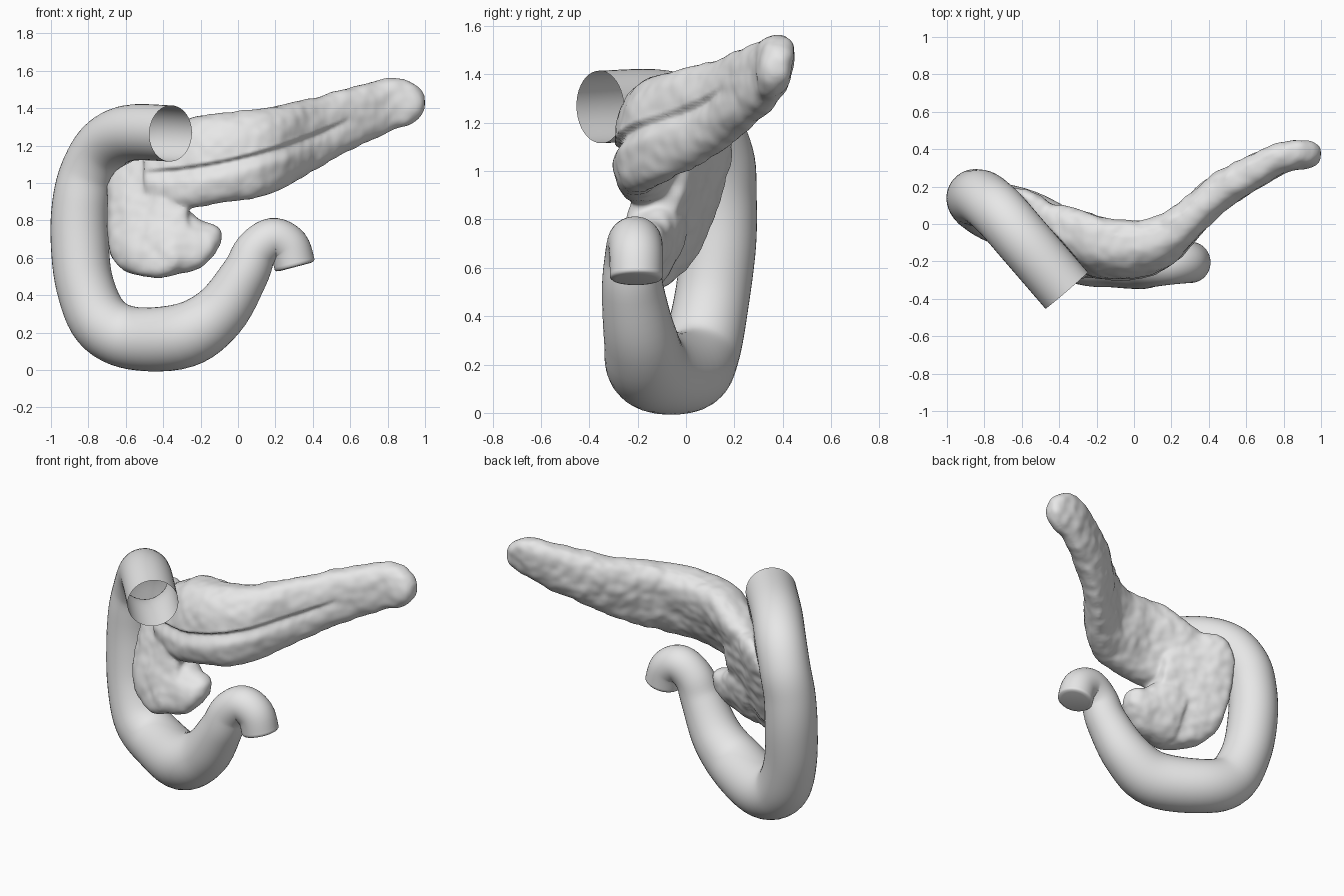
import bpy, bmesh, math
from mathutils import Vector, noise

if "Cube" in bpy.data.objects:
    bpy.data.objects.remove(bpy.data.objects["Cube"])

mat = bpy.data.materials.new("pale grey")
mat.diffuse_color = (0.8, 0.8, 0.8, 1)
mat.use_nodes = True
mat.node_tree.nodes["Principled BSDF"].inputs["Base Color"].default_value = mat.diffuse_color


def spline(rows, steps):
    """Catmull-Rom interpolation through rows of any length."""
    out = []
    n = len(rows)
    for i in range(n - 1):
        a, b, c, d = rows[max(i - 1, 0)], rows[i], rows[i + 1], rows[min(i + 2, n - 1)]
        for s in range(steps):
            t = s / steps
            out.append([0.5 * (2 * q + (r - p) * t + (2 * p - 5 * q + 4 * r - w) * t * t
                               + (3 * q - p - 3 * r + w) * t ** 3)
                        for p, q, r, w in zip(a, b, c, d)])
    out.append(list(rows[-1]))
    return out


def skin(bm, rings, cap_start, cap_end):
    """Bridge rings of points into a tube, optionally capped."""
    vs = [[bm.verts.new(p) for p in ring] for ring in rings]
    n = len(vs[0])
    for a, b in zip(vs, vs[1:]):
        for i in range(n):
            j = (i + 1) % n
            bm.faces.new((a[i], a[j], b[j], b[i]))
    if cap_start:
        bm.faces.new(vs[0][::-1])
    if cap_end:
        bm.faces.new(vs[-1])


def finish(bm, name):
    bmesh.ops.recalc_face_normals(bm, faces=bm.faces)
    me = bpy.data.meshes.new(name)
    bm.to_mesh(me)
    bm.free()
    me.materials.append(mat)
    ob = bpy.data.objects.new(name, me)
    bpy.context.collection.objects.link(ob)
    bpy.ops.object.select_all(action='DESELECT')
    ob.select_set(True)
    bpy.context.view_layer.objects.active = ob
    return ob


# Duodenum: C-shaped tube, open at the top end (x, y, z, radius)
path = spline([
    (-0.36, -0.355, 1.265, .15), (-0.58, -0.10, 1.268, .15), (-0.715, 0.055, 1.20, .15),
    (-0.80, 0.13, 1.06, .15), (-0.84, 0.14, 0.90, .152), (-0.847, 0.135, 0.70, .155),
    (-0.82, 0.105, 0.46, .155), (-0.73, 0.06, 0.255, .163), (-0.56, 0.005, 0.17, .168),
    (-0.29, -0.145, 0.185, .173), (-0.10, -0.188, 0.308, .152), (0.035, -0.22, 0.51, .128),
    (0.095, -0.22, 0.635, .117), (0.185, -0.212, 0.70, .113), (0.27, -0.206, 0.66, .111),
    (0.303, -0.205, 0.562, .11)], 6)
pts = [Vector(p[:3]) for p in path]
rings = []
tangent = (pts[1] - pts[0]).normalized()
side = tangent.cross(Vector((0, 0, 1))).normalized()


def ring(center, radius):
    up = tangent.cross(side)
    return [center + radius * (side * math.cos(a) + up * math.sin(a))
            for a in [k * math.tau / 40 for k in range(40)]]


for i, p in enumerate(pts):
    new = (pts[min(i + 1, len(pts) - 1)] - pts[max(i - 1, 0)]).normalized()
    side = tangent.rotation_difference(new) @ side
    tangent = new
    rings.append(ring(p, path[i][3]))
# softly rounded closed end
rings.append(ring(pts[-1] + tangent * .008, .102))
rings.append(ring(pts[-1] + tangent * .011, .085))
bm = bmesh.new()
skin(bm, rings, False, True)
finish(bm, "duodenum")
bpy.ops.object.shade_smooth_by_angle(angle=math.radians(60))


def lobe(bm, rows, power=2.5, shift=0, front=1):
    """Loft of rounded sections: x, z low, z high, y front, y back, lean.
    front scales the lean of the front side."""
    rings = []
    for x, z0, z1, y0, y1, lean in spline(rows, 6):
        sec = []
        for k in range(32):
            c, s = math.cos(k * math.tau / 32), math.sin(k * math.tau / 32)
            u = math.copysign(abs(c) ** (2 / power), c)
            dz = math.copysign(abs(s) ** (2 / power), s) * (z1 - z0) / 2
            tilt = lean * (front + (1 - front) * (1 + u) / 2)
            sec.append((x, (y0 + y1) / 2 + shift + u * (y1 - y0) / 2 + tilt * dz, (z0 + z1) / 2 + dz))
        rings.append(sec)
    skin(bm, rings, True, True)


# Pancreas: body with tail, head and hooked process
bm = bmesh.new()
lobe(bm, [(-.50, .90, 1.20, -.15, .09, .4), (-.38, .88, 1.27, -.21, .065, .42),
          (-.25, .87, 1.345, -.265, .02, .42), (-.10, .895, 1.372, -.292, -.015, .36),
          (.10, .925, 1.392, -.268, .005, .30), (.25, .98, 1.415, -.17, .10, .26),
          (.40, 1.07, 1.45, -.005, .235, .2), (.55, 1.155, 1.495, .12, .325, .2),
          (.70, 1.225, 1.53, .215, .395, .2), (.82, 1.285, 1.56, .28, .432, .2),
          (.91, 1.31, 1.545, .30, .44, .15), (.97, 1.35, 1.505, .315, .425, .1),
          (.995, 1.41, 1.46, .35, .40, 0)], front=.35)
lobe(bm, [(-.70, .74, .98, .04, .13, .36), (-.67, .60, 1.08, -.03, .16, .36),
          (-.60, .53, 1.17, -.09, .15, .36), (-.48, .50, 1.20, -.15, .095, .36),
          (-.36, .51, 1.15, -.20, .03, .36), (-.27, .58, 1.05, -.20, -.02, .36)], 3, -.035)
lobe(bm, [(-.42, .50, .90, -.20, .04, .3), (-.30, .515, .87, -.23, 0, .3), (-.20, .555, .80, -.23, -.03, .3),
          (-.13, .62, .775, -.21, -.06, .3), (-.095, .68, .745, -.16, -.10, .3)], 2.2, -.045)
pancreas = finish(bm, "pancreas")
m = pancreas.modifiers.new("fuse", 'REMESH')
m.mode = 'VOXEL'
m.voxel_size = 0.0115
bpy.ops.object.modifier_apply(modifier="fuse")
m = pancreas.modifiers.new("soften", 'SMOOTH')
m.iterations = 16
bpy.ops.object.modifier_apply(modifier="soften")

# Lumpy surface, the long front groove, and a dent where it meets the duodenum
me = pancreas.data
moved = []
for v in me.vertices:
    p, n = v.co.copy(), v.normal
    lump = noise.noise(p * 8) * 0.010 + noise.noise(p * 18) * 0.005
    lump *= 1.2 if n.y > 0.2 else 0.8
    q = p + n * (lump + 0.004)
    if n.y < -0.1 and -0.52 < p.x < 0.6:
        d = p.z - (1.125 + 0.24 * p.x + 0.2 * p.x * p.x)
        fade = min(1, (p.x + 0.52) / 0.15, (0.6 - p.x) / 0.15)
        width = 0.010 if d > 0 else 0.045
        q.y += 0.032 * fade * math.exp(-(d / width) ** 2)
    i = min(range(len(pts)), key=lambda k: (pts[k] - q).length_squared)
    away = q - pts[i]
    axis = (pts[min(i + 1, len(pts) - 1)] - pts[max(i - 1, 0)]).normalized()
    away -= axis * away.dot(axis)
    gap = path[i][3] + 0.003 - away.length
    if gap > 0:
        q += away.normalized() * gap
    moved.append(q)
for v, q in zip(me.vertices, moved):
    v.co = q
bpy.ops.object.shade_smooth()
